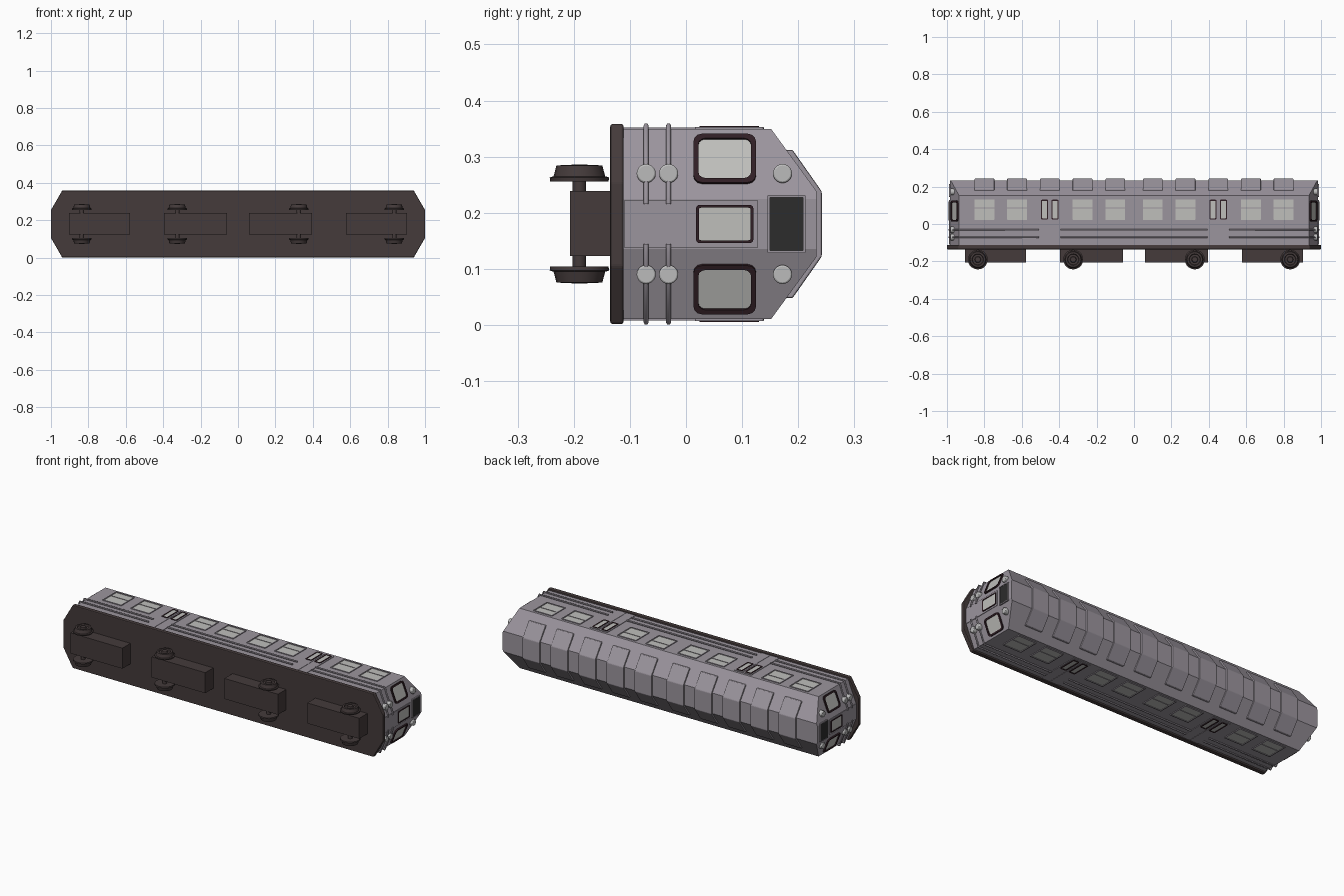
import bpy, bmesh, math
from mathutils import Vector, Matrix

if "Cube" in bpy.data.objects:
    bpy.data.objects.remove(bpy.data.objects["Cube"])

C = 0.18            # centre height: the carriage lies on its side, its roof facing +y
A = (0.935, 0.169)  # plan corner: side wall meets angled end wall (x, distance from centre)
B = (0.985, 0.045)  # plan corner: angled end wall meets flat end


def material(name, r, g, b):
    m = bpy.data.materials.new(name)
    m.diffuse_color = (r, g, b, 1)
    m.use_nodes = True
    m.node_tree.nodes["Principled BSDF"].inputs["Base Color"].default_value = m.diffuse_color
    return m


BODY = material("body_grey", 0.33, 0.30, 0.34)
DARK = material("underframe_brown", 0.058, 0.043, 0.043)
TRIM = material("frame_maroon", 0.03, 0.013, 0.018)
GLASS = material("pane_grey", 0.52, 0.52, 0.50)
BLACK = material("sign_black", 0.025, 0.025, 0.025)
LAMP = material("lamp_grey", 0.50, 0.50, 0.50)


def finish(name, bm, mat, bevel=0, smooth=False):
    bmesh.ops.recalc_face_normals(bm, faces=bm.faces)
    me = bpy.data.meshes.new(name)
    bm.to_mesh(me)
    bm.free()
    me.materials.append(mat)
    ob = bpy.data.objects.new(name, me)
    bpy.context.collection.objects.link(ob)
    if bevel:
        mod = ob.modifiers.new("bevel", "BEVEL")
        mod.width, mod.segments = bevel, 2
    if smooth:
        bpy.ops.object.select_all(action="DESELECT")
        ob.select_set(True)
        bpy.context.view_layer.objects.active = ob
        bpy.ops.object.shade_smooth_by_angle(angle=math.radians(35))
    return ob


def prism_mesh(pts, vec):
    bm = bmesh.new()
    f = bm.faces.new([bm.verts.new(p) for p in pts])
    ext = bmesh.ops.extrude_face_region(bm, geom=[f], use_keep_orig=True)
    bmesh.ops.translate(bm, verts=[v for v in ext["geom"] if isinstance(v, bmesh.types.BMVert)], vec=vec)
    return bm


def box(name, x, y, z, mat, bevel=0):
    pts = [(x[0], y[0], z[0]), (x[1], y[0], z[0]), (x[1], y[0], z[1]), (x[0], y[0], z[1])]
    return finish(name, prism_mesh(pts, (0, y[1] - y[0], 0)), mat, bevel)


def wall(origin, normal):
    """Local frame on a wall: u along it, v towards the roof, n outward."""
    n, v = Vector(normal).normalized(), Vector((0, 1, 0))
    m = Matrix((v.cross(n), v, n)).transposed().to_4x4()
    m.translation = origin
    return m


def rounded(w, h, r, z):
    pts = []
    for k, (sx, sy) in enumerate([(1, 1), (-1, 1), (-1, -1), (1, -1)]):
        for i in range(4):
            a = math.radians(90 * k + 30 * i)
            pts.append(Vector((sx * (w / 2 - r) + r * math.cos(a), sy * (h / 2 - r) + r * math.sin(a), z)))
    return pts


def panel(name, m, w, h, out, mat, r=0.002):
    bm = prism_mesh(rounded(w, h, r, -0.004), (0, 0, out + 0.004))
    bm.transform(m)
    return finish(name, bm, mat)


def frame(name, m, w, h, t, out, mat, r=0.003):
    bm = bmesh.new()
    ri = max(r - t / 2, 0.001)
    loops = [[bm.verts.new(p) for p in q] for q in (
        rounded(w, h, r, -0.004), rounded(w, h, r, out),
        rounded(w - 2 * t, h - 2 * t, ri, out), rounded(w - 2 * t, h - 2 * t, ri, -0.004))]
    for a, b in zip(loops, loops[1:] + loops[:1]):
        for i in range(16):
            j = (i + 1) % 16
            bm.faces.new((a[i], a[j], b[j], b[i]))
    bm.transform(m)
    return finish(name, bm, mat)


def cylinder(name, centre, axis, radius, length, mat, bevel=0):
    bm = bmesh.new()
    bmesh.ops.create_cone(bm, cap_ends=True, segments=20, radius1=radius, radius2=radius, depth=length)
    bm.transform(Matrix.Translation(centre) @ Vector((0, 0, 1)).rotation_difference(Vector(axis)).to_matrix().to_4x4())
    return finish(name, bm, mat, bevel, smooth=True)


def rail(name, pts):
    cu = bpy.data.curves.new(name, "CURVE")
    cu.dimensions = "3D"
    cu.bevel_depth, cu.bevel_resolution, cu.use_fill_caps = 0.0045, 1, True
    s = cu.splines.new("POLY")
    s.points.add(len(pts) - 1)
    for p, q in zip(s.points, pts):
        p.co = (*q, 1)
    cu.materials.append(BODY)
    bpy.context.collection.objects.link(bpy.data.objects.new(name, cu))


# Body shell: roof profile swept along x, then ends trimmed to angled corners
half = [(-0.115, 0.169), (0.152, 0.169), (0.233, 0.058)]
section = half + [(y, -z) for y, z in reversed(half)]
bm = prism_mesh([(-B[0], y, C + z) for y, z in section], (2 * B[0], 0, 0))
for sx in (-1, 1):
    for sz in (-1, 1):
        bmesh.ops.recalc_face_normals(bm, faces=bm.faces)
        cut = bmesh.ops.bisect_plane(bm, geom=bm.verts[:] + bm.edges[:] + bm.faces[:], clear_outer=True,
                                     plane_co=(sx * A[0], 0, C + sz * A[1]),
                                     plane_no=(sx * (A[1] - B[1]), 0, sz * (B[0] - A[0])))
        bmesh.ops.holes_fill(bm, edges=[e for e in cut["geom_cut"] if isinstance(e, bmesh.types.BMEdge)])
finish("body_shell", bm, BODY)

# Underframe plate
plan = [(-1, 0.075), (-0.94, 0.178), (0.94, 0.178), (1, 0.075)]
plan += [(x, -z) for x, z in reversed(plan)]
finish("underframe_plate", prism_mesh([(x, -0.135, C + z) for x, z in plan], (0, 0.024, 0)), DARK, 0.004)

# Raised roof ribs
rib = [(0.14, 0.132), (0.19, 0.132), (0.242, 0.058)]
rib += [(y, -z) for y, z in reversed(rib)]
for x in (0.1, 0.275, 0.45, 0.625, 0.8):
    for sx in (-1, 1):
        finish("roof_rib", prism_mesh([(sx * x - 0.053, y, C + z) for y, z in rib], (0.106, 0, 0)), BODY, 0.003)

# Equipment boxes, axles and wheels
profile = [(0, 0.076), (0.052, 0.076), (0.053, 0.083), (0.046, 0.085), (0.041, 0.104),
           (0.031, 0.105), (0.028, 0.099), (0.017, 0.099), (0.014, 0.106), (0, 0.106)]
for sx in (-1, 1):
    for x0, x1, xw in ((0.06, 0.395, 0.325), (0.578, 0.903, 0.835)):
        box("bogie_box", sorted((sx * x0, sx * x1)), (-0.207, -0.13), (C - 0.057, C + 0.059), DARK)
        cylinder("axle", (sx * xw, -0.19, C), (0, 0, 1), 0.012, 0.17, DARK)
        for sz in (-1, 1):
            bm = bmesh.new()
            vs = [bm.verts.new((r, 0, sz * z)) for r, z in profile]
            es = [bm.edges.new(e) for e in zip(vs, vs[1:])]
            bmesh.ops.spin(bm, geom=vs + es, axis=(0, 0, 1), cent=(0, 0, 0), angle=2 * math.pi, steps=20)
            bmesh.ops.remove_doubles(bm, verts=bm.verts, dist=1e-5)
            bmesh.ops.translate(bm, verts=bm.verts, vec=(sx * xw, -0.19, C))
            finish("wheel", bm, DARK, smooth=True)

# Side walls: windows, double doors and rails
for sz in (-1, 1):
    zw = C + sz * A[1]
    for sx in (-1, 1):
        for x in (0.1, 0.275, 0.625, 0.8):
            m = wall((sx * x, 0.077, zw), (0, 0, sz))
            frame("side_window_frame", m, 0.118, 0.122, 0.006, 0.004, BODY)
            panel("side_window_pane", m, 0.106, 0.110, 0.001, GLASS)
            panel("side_window_bar", m @ Matrix.Translation((0, 0.008, 0)), 0.108, 0.004, 0.003, BODY, 0.001)
        for side in (-1, 1):
            xd = sx * 0.45 + side * 0.028
            panel("side_door_leaf", wall((xd, 0.014, zw), (0, 0, sz)), 0.054, 0.25, 0.003, BODY)
            m = wall((xd, 0.077, zw), (0, 0, sz))
            frame("door_window_frame", m, 0.038, 0.106, 0.006, 0.006, TRIM, 0.006)
            panel("door_window_pane", m, 0.028, 0.096, 0.004, GLASS)
    for y in (-0.071, -0.031):
        zr = C + sz * 0.1755
        rail("middle_rail", [(-0.392, y, zr), (0.392, y, zr)])
        for sx in (-1, 1):
            rail("corner_rail", [(sx * 0.508, y, zr), (sx * 0.939, y, zr),
                                 (sx * 0.989, y, C + sz * 0.049), (sx * 0.989, y, C + sz * 0.036)])

# End walls: door, sign, windows and lamps
for sx in (-1, 1):
    def end(y):
        return wall((sx * B[0], y, C), (sx, 0, 0))
    panel("end_door", end(0.009), 0.086, 0.238, 0.003, BODY)
    frame("end_door_window_frame", end(0.069), 0.068, 0.102, 0.005, 0.007, TRIM, 0.006)
    panel("end_door_window_pane", end(0.069), 0.06, 0.094, 0.004, GLASS, 0.004)
    frame("sign_frame", end(0.179), 0.104, 0.068, 0.004, 0.004, BODY)
    panel("sign_panel", end(0.179), 0.098, 0.060, 0.003, BLACK)
    for sz in (-1, 1):
        t = (0.115 - B[1]) / (A[1] - B[1])
        m = wall((sx * (B[0] + t * (A[0] - B[0])), 0.069, C + sz * 0.115),
                 (sx * (A[1] - B[1]), 0, sz * (B[0] - A[0])))
        frame("corner_window_frame", m, 0.094, 0.112, 0.009, 0.007, TRIM, 0.016)
        panel("corner_window_pane", m, 0.08, 0.098, 0.002, GLASS, 0.01)
        for y in (-0.071, -0.031, 0.172):
            cylinder("lamp", (sx * 0.965, y, C + sz * 0.09), (1, 0, 0), 0.017, 0.034, LAMP, 0.003)
